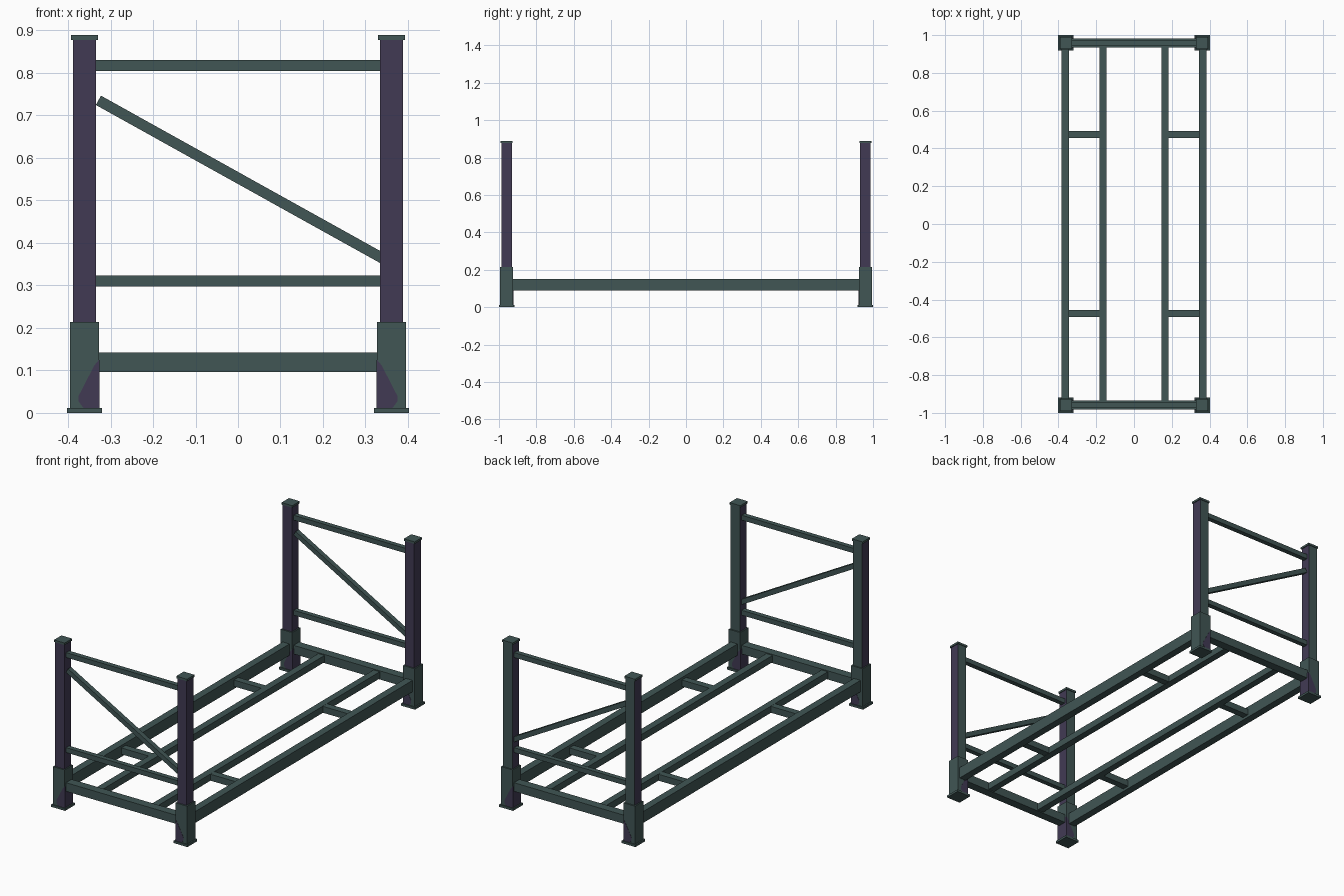
import bpy, bmesh, math
from mathutils import Matrix, Vector

if "Cube" in bpy.data.objects:
    bpy.data.objects.remove(bpy.data.objects["Cube"])


def material(name, rgb):
    m = bpy.data.materials.new(name)
    m.diffuse_color = (*rgb, 1)
    m.use_nodes = True
    m.node_tree.nodes["Principled BSDF"].inputs["Base Color"].default_value = m.diffuse_color
    return m


GREEN = material("dark_green_paint", (0.052, 0.092, 0.089))
PURPLE = material("dark_purple_paint", (0.053, 0.042, 0.088))
PX, PY = 0.361, 0.959  # post centre


def finish(name, bm, mats):
    bmesh.ops.recalc_face_normals(bm, faces=bm.faces)
    me = bpy.data.meshes.new(name)
    bm.to_mesh(me)
    bm.free()
    for m in mats:
        me.materials.append(m)
    ob = bpy.data.objects.new(name, me)
    bpy.context.collection.objects.link(ob)
    return ob


def box(name, centre, size, angle_y=0.0, mats=(GREEN,)):
    bm = bmesh.new()
    mat = (Matrix.Translation(centre) @ Matrix.Rotation(angle_y, 4, 'Y')
           @ Matrix.Diagonal((*size, 1)))
    bmesh.ops.create_cube(bm, size=1, matrix=mat)
    return finish(name, bm, mats)


def span(name, x, y, z):
    """Box from (min, max) ranges."""
    r = (x, y, z)
    return box(name, [(a + b) / 2 for a, b in r], [b - a for a, b in r])


def patch(name, pts):
    """Flat painted polygon."""
    bm = bmesh.new()
    bm.faces.new([bm.verts.new(p) for p in pts])
    ob = finish(name, bm, (PURPLE,))
    mod = ob.modifiers.new("thickness", 'SOLIDIFY')
    mod.thickness, mod.offset = 0.002, 0
    return ob


# Corner posts with sleeves, feet and caps
for sx, side in ((-1, "left"), (1, "right")):
    for sy, end in ((-1, "front"), (1, "back")):
        tag = f"{end}_{side}"
        x, y = sx * PX, sy * PY
        post = box("post_" + tag, (x, y, 0.446), (0.054, 0.056, 0.866),
                   mats=(PURPLE, GREEN))
        for f in post.data.polygons:      # rear face is green
            f.material_index = 1 if f.normal.y > 0.5 else 0
        box("sleeve_" + tag, (x, y, 0.112), (0.068, 0.070, 0.204))
        box("foot_plate_" + tag, (x, y, 0.006), (0.082, 0.082, 0.012))
        box("cap_" + tag, (x, y, 0.8835), (0.063, 0.063, 0.011))
        # purple corner marks on the inner side of each sleeve
        inner = sx * 0.327
        outline = ((0.327, 0.012), (0.327, 0.125), (0.338, 0.112),
                   (0.375, 0.04), (0.375, 0.027), (0.364, 0.012))
        for dy in (-1, 1):
            patch(f"sleeve_mark_{tag}_{'front' if dy < 0 else 'back'}",
                  [(sx * a, y + dy * 0.035, b) for a, b in outline])
        patch(f"sleeve_mark_{tag}_inner",
              [(inner, y + a, b) for a, b in
               ((-0.035, 0.012), (0.035, 0.012), (0.035, 0.125), (-0.035, 0.125))])

# End frames: base rail, two thin rails and a diagonal brace
for sy, end in ((-1, "front"), (1, "back")):
    y = sy * PY
    box("base_rail_" + end, (0, y, 0.119), (0.67, 0.047, 0.046))
    box("lower_rail_" + end, (0, y, 0.310), (0.69, 0.026, 0.026))
    box("top_rail_" + end, (0, y, 0.817), (0.69, 0.026, 0.026))
    a, b = Vector((-0.3285, y, 0.7355)), Vector((0.345, y, 0.361))
    d = b - a
    box("diagonal_brace_" + end, (a + b) / 2, (d.length, 0.026, 0.025),
        math.atan2(-d.z, d.x))

# Side rails, inner slat rails and short cross bars
for sx, side in ((-1, "left"), (1, "right")):
    box("side_rail_" + side, (sx * 0.363, 0, 0.119), (0.040, 1.87, 0.061))
    box("inner_rail_" + side, (sx * 0.163, 0, 0.119), (0.037, 1.88, 0.036))
    for sy, end in ((-1, "front"), (1, "back")):
        box(f"cross_bar_{end}_{side}", (sx * 0.263, sy * 0.474, 0.119),
            (0.175, 0.037, 0.034))
